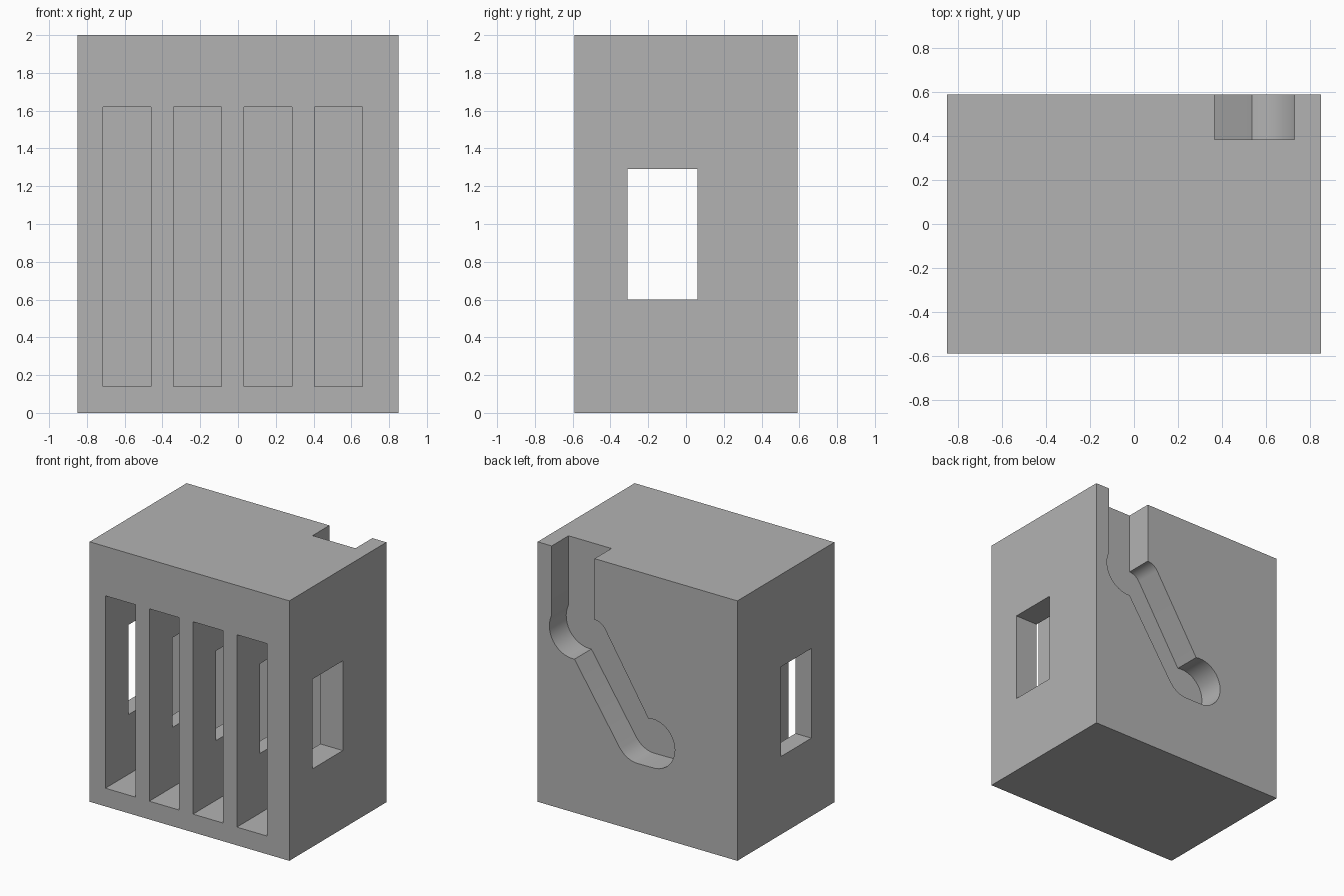
import bpy, bmesh
from math import cos, sin, radians

old = bpy.data.objects.get("Cube")
if old:
    bpy.data.objects.remove(old, do_unlink=True)

WIDTH, DEPTH, HEIGHT = 1.70, 1.18, 2.0
BACK = DEPTH / 2
FRONT = -BACK

grey = bpy.data.materials.new("plain_grey")
grey.use_nodes = True
grey.diffuse_color = (0.45, 0.45, 0.45, 1)
grey.node_tree.nodes["Principled BSDF"].inputs["Base Color"].default_value = (0.45, 0.45, 0.45, 1)


def prism(name, outline, y0, y1):
    """Extrude an (x, z) outline from y0 to y1."""
    bm = bmesh.new()
    face = bm.faces.new([bm.verts.new((x, y0, z)) for x, z in outline])
    extruded = bmesh.ops.extrude_face_region(bm, geom=[face])["geom"]
    moved = [v for v in extruded if isinstance(v, bmesh.types.BMVert)]
    bmesh.ops.translate(bm, verts=moved, vec=(0, y1 - y0, 0))
    bmesh.ops.recalc_face_normals(bm, faces=bm.faces)
    mesh = bpy.data.meshes.new(name)
    bm.to_mesh(mesh)
    bm.free()
    mesh.materials.append(grey)
    obj = bpy.data.objects.new(name, mesh)
    bpy.context.scene.collection.objects.link(obj)
    return obj


def rect(x0, x1, z0, z1):
    return [(x0, z0), (x1, z0), (x1, z1), (x0, z1)]


def arc(cx, cz, r, start, end, steps=20):
    angles = [radians(start + (end - start) * i / steps) for i in range(steps + 1)]
    return [(cx + r * cos(a), cz + r * sin(a)) for a in angles]


def cut(target, cutter):
    cutter.hide_render = True
    mod = target.modifiers.new(cutter.name, "BOOLEAN")
    mod.operation = "DIFFERENCE"
    mod.solver = "EXACT"
    mod.object = cutter
    bpy.ops.object.select_all(action="DESELECT")
    bpy.context.view_layer.objects.active = target
    target.select_set(True)
    bpy.ops.object.modifier_apply(modifier=mod.name)
    bpy.data.objects.remove(cutter, do_unlink=True)


# Solid block
block = prism("slotted_block", rect(-WIDTH / 2, WIDTH / 2, 0, HEIGHT), FRONT, BACK)

# Four tall slots in the front
for i in range(4):
    x = -0.715 + 0.373 * i
    cut(block, prism("front_slot", rect(x, x + 0.255, 0.14, 1.62), FRONT - 0.1, 0.14))

# Rectangular window running through from side to side
cut(block, prism("side_window", rect(-1, 1, 0.60, 1.29), -0.31, 0.06))

# Guide channel in the back: top entry, round pocket, sloping run, round end
channel = [(0.365, HEIGHT + 0.1), (0.73, HEIGHT + 0.1)]
channel += arc(0.55, 1.38, 0.2, 25, -94)
channel += [(0.148, 0.598)]
channel += arc(0.0, 0.70, 0.178, -40, -90, 8)[1:]
channel += arc(-0.13, 0.71, 0.188, -98, -282)
channel += arc(0.365, 1.425, 0.105, 147, 90, 8)
cut(block, prism("back_channel", channel, 0.385, BACK + 0.1))

block.select_set(True)
bpy.ops.object.shade_smooth_by_angle(angle=radians(25))
